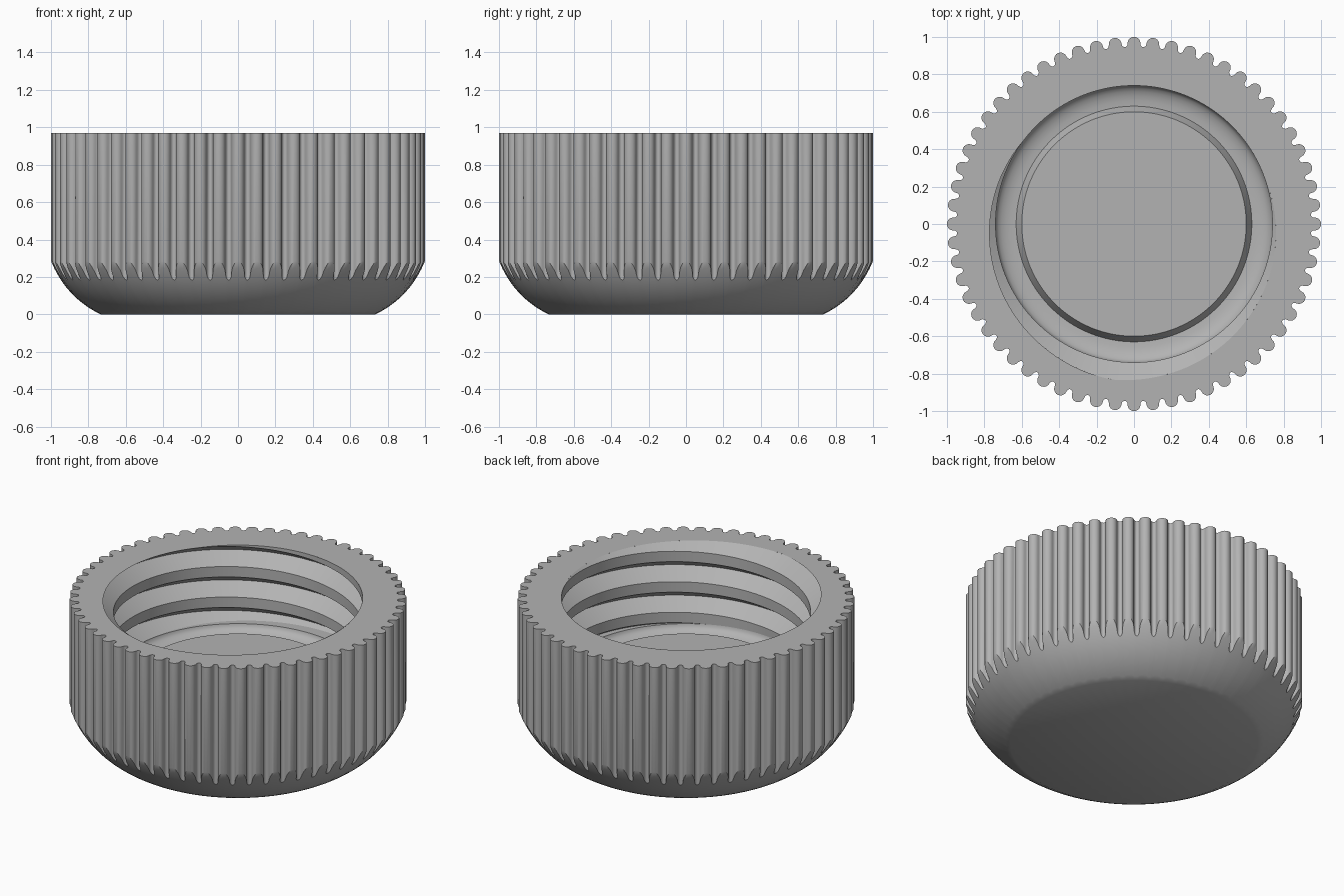
import bpy, bmesh, math

cube = bpy.data.objects.get("Cube")
if cube:
    bpy.data.objects.remove(cube, do_unlink=True)

TOP, FLOOR = 0.97, 0.455
RIDGES = 60
HALF = math.pi / RIDGES                    # half of one ridge, as an angle
CREST, ROOT, PITCH, FLANK = 0.74, 0.84, 0.2, 0.066
ROOT_AT_TOP = math.radians(262)            # where the thread root meets the rim

grey = bpy.data.materials.new("plain grey")
grey.use_nodes = True
grey.diffuse_color = (0.45, 0.45, 0.45, 1)
grey.node_tree.nodes["Principled BSDF"].inputs["Base Color"].default_value = grey.diffuse_color


def turned(name, angles, column):
    """Turned part: column(angle) gives the (radius, z) profile at that angle."""
    bm = bmesh.new()
    cols = []
    for a in angles:
        c, s = math.cos(a), math.sin(a)
        cols.append([bm.verts.new((r * c, r * s, z)) for r, z in column(a)])
    for p, q in zip(cols, cols[1:]):
        for i in range(len(p) - 1):
            bm.faces.new((p[i], q[i], q[i + 1], p[i + 1]))
    bmesh.ops.remove_doubles(bm, verts=bm.verts, dist=0.0002)
    mesh = bpy.data.meshes.new(name)
    bm.to_mesh(mesh)
    bm.free()
    mesh.materials.append(grey)
    ob = bpy.data.objects.new(name, mesh)
    bpy.context.collection.objects.link(ob)
    bpy.ops.object.select_all(action="DESELECT")
    ob.select_set(True)
    bpy.context.view_layer.objects.active = ob
    bpy.ops.object.shade_smooth_by_angle(angle=math.radians(28))
    return ob


# Grip: round ridges with narrow rounded grooves
def grip_radius(a):
    u = abs((a + HALF) % (2 * HALF) - HALF) / HALF
    w = 0.68
    if u < w:
        return 0.965 + 0.035 * math.sqrt(1 - (u / w) ** 2)
    return 0.965 - 0.018 * math.sqrt(max(0, 1 - ((1 - u) / (1 - w)) ** 2))


# Rounded base: arc bulging outwards from the flat bottom to the full radius
def dome(t):
    bulge = 0.105 * t * (1 - t)
    return 0.735 + 0.265 * t + bulge, 0.285 * t - bulge


def dome_parameter(radius):
    lo, hi = 0.0, 1.0
    for _ in range(30):
        mid = (lo + hi) / 2
        lo, hi = (mid, hi) if dome(mid)[0] < radius else (lo, mid)
    return lo


# Inner thread: V groove winding up the wall
def bore_radius(a, z):
    root = TOP + PITCH * (a - ROOT_AT_TOP) / (2 * math.pi)
    d = abs((z - root + PITCH / 2) % PITCH - PITCH / 2)
    return CREST + (ROOT - CREST) * max(0, 1 - d / FLANK)


def outer_column(a):
    r = grip_radius(a)
    t = dome_parameter(r)
    return [(0, 0)] + [dome(t * i / 10) for i in range(11)] + [(r, TOP)]


def rim_column(a):
    return [(grip_radius(a), TOP), (bore_radius(a, TOP), TOP)]


def bore_column(a):
    points = []
    for turn in range(2, -6, -1):
        root = TOP + PITCH * ((a - ROOT_AT_TOP) / (2 * math.pi) + turn)
        for dz in (FLANK, 0, -FLANK):
            z = min(TOP, max(FLOOR, root + dz))
            points.append((bore_radius(a, z), z))
    return points


def floor_column(a):
    # Hollow ring around a raised sealing disc
    hollow = [(0.63 + 0.11 * math.sin(h), FLOOR - 0.055 * math.cos(h))
              for h in (math.pi / 2 * (1 - i / 6) for i in range(7))]
    return [(bore_radius(a, FLOOR), FLOOR)] + hollow + [(0.6, FLOOR), (0, FLOOR)]


steps = (-1, -0.92, -0.82, -0.72, -0.68, -0.65, -0.56, -0.4, -0.2,
         0, 0.2, 0.4, 0.56, 0.65, 0.68, 0.72, 0.82, 0.92)
grip_angles = [HALF * (2 * i + s) for i in range(RIDGES) for s in steps]
grip_angles.append(grip_angles[0] + 2 * math.pi)
even_angles = [2 * math.pi * i / 240 for i in range(241)]

turned("ridged_shell", grip_angles, outer_column)
turned("top_rim", grip_angles, rim_column)
turned("threaded_bore", even_angles, bore_column)
turned("inner_floor", even_angles, floor_column)
